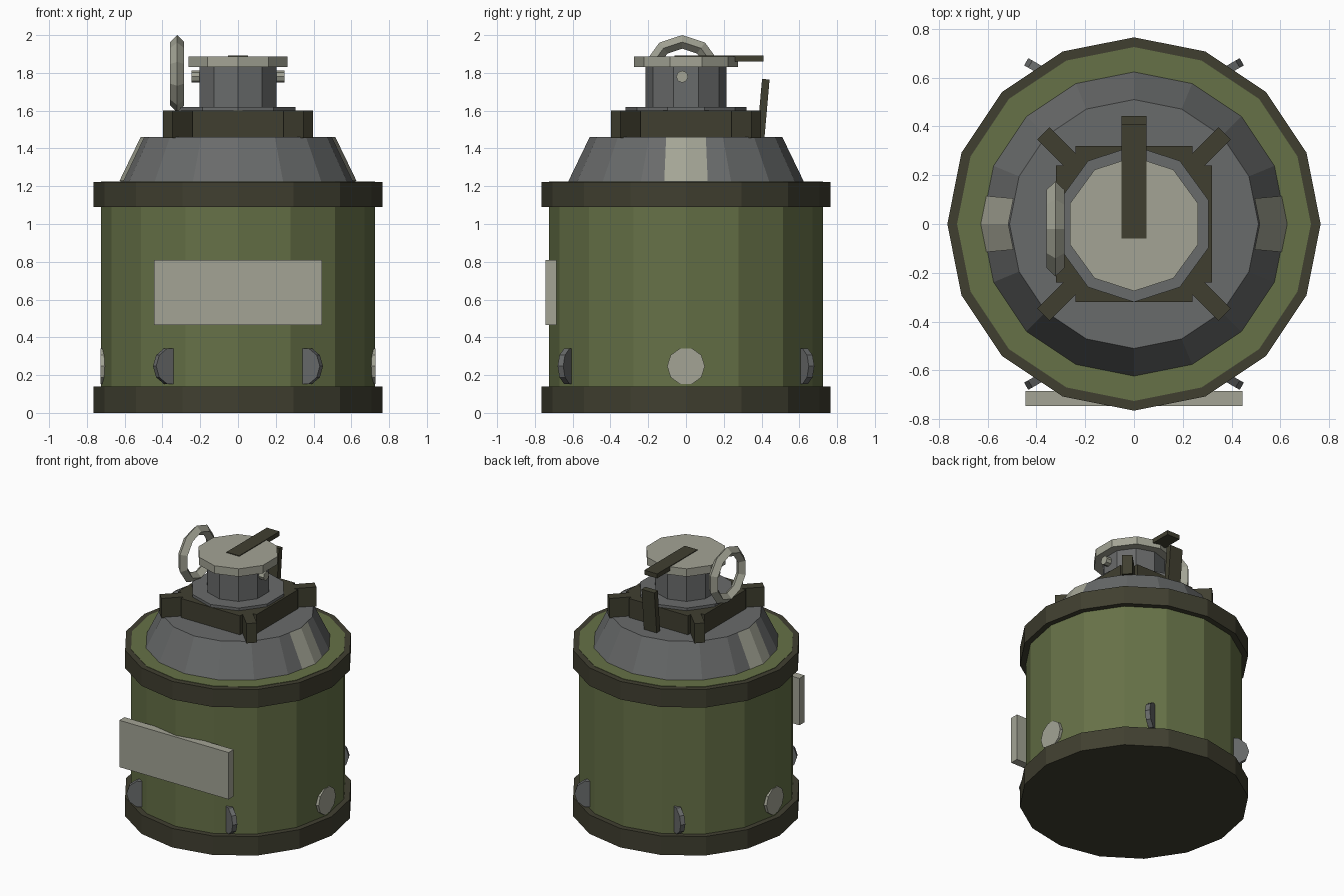
import bpy, bmesh, math
from mathutils import Matrix, Vector

if "Cube" in bpy.data.objects:
    bpy.data.objects.remove(bpy.data.objects["Cube"])


def srgb(h):
    vals = [int(h[i:i + 2], 16) / 255 for i in (0, 2, 4)]
    return [v / 12.92 if v <= 0.04045 else ((v + 0.055) / 1.055) ** 2.4 for v in vals] + [1]


def material(name, hexcol):
    m = bpy.data.materials.new(name)
    m.diffuse_color = srgb(hexcol)
    m.use_nodes = True
    m.node_tree.nodes["Principled BSDF"].inputs["Base Color"].default_value = m.diffuse_color
    return m


GREEN = material("olive_green", "667147")
DARK = material("dark_olive", "403F30")
GRAY = material("steel_gray", "696B6B")
LIGHT = material("pale_metal", "A3A495")


def finish(name, bm, mat, matrix=Matrix()):
    bmesh.ops.recalc_face_normals(bm, faces=bm.faces)
    me = bpy.data.meshes.new(name)
    bm.to_mesh(me)
    bm.free()
    me.materials.append(mat)
    ob = bpy.data.objects.new(name, me)
    ob.matrix_world = matrix
    bpy.context.collection.objects.link(ob)
    return ob


def drum(name, n, r1, r2, z0, z1, mat, matrix=Matrix()):
    """Flat-sided cylinder or cone with its first corner on +y."""
    bm = bmesh.new()
    loops = []
    for r, z in ((r1, z0), (r2, z1)):
        loops.append([bm.verts.new((r * math.sin(2 * math.pi * i / n),
                                    r * math.cos(2 * math.pi * i / n), z)) for i in range(n)])
    bm.faces.new(loops[0])
    bm.faces.new(loops[1])
    for i in range(n):
        j = (i + 1) % n
        bm.faces.new((loops[0][i], loops[0][j], loops[1][j], loops[1][i]))
    return finish(name, bm, mat, matrix)


def box(name, lo, hi, mat, matrix=Matrix()):
    lo, hi = Vector(lo), Vector(hi)
    bm = bmesh.new()
    bmesh.ops.create_cube(bm, size=1)
    for v in bm.verts:
        v.co = (lo + hi) / 2 + Vector(a * b for a, b in zip(v.co, hi - lo))
    return finish(name, bm, mat, matrix)


def rot(deg, axis):
    return Matrix.Rotation(math.radians(deg), 4, axis)


# Canister body with its two rims
drum("canister_body", 16, 0.725, 0.725, 0.003, 1.226, GREEN)
drum("bottom_rim", 16, 0.765, 0.765, 0, 0.14, DARK)
drum("top_rim", 16, 0.765, 0.765, 1.09, 1.223, DARK)

# Sloped shoulder, and a pale patch folded over the corner on each side
drum("shoulder", 16, 0.623, 0.51, 1.2262, 1.46, GRAY)
for side, sx in (("left", -1), ("right", 1)):
    bm = bmesh.new()
    rows = []
    for r, half, z in ((0.628, 0.115, 1.227), (0.515, 0.105, 1.461)):
        slope = math.tan(math.radians(11.25))
        rows.append([bm.verts.new((sx * (r - abs(y) * slope), y, z)) for y in (-half, 0, half)])
    for i in range(2):
        bm.faces.new((rows[0][i], rows[0][i + 1], rows[1][i + 1], rows[1][i]))
    finish("shoulder_patch_" + side, bm, LIGHT)

# Square collar frame: four rails and four diagonal lugs
for i in range(4):
    box(f"collar_rail_{i}", (-0.24, 0.24, 1.455), (0.24, 0.32, 1.60), DARK, rot(90 * i, 'Z'))
    box(f"collar_lug_{i}", (0.29, -0.035, 1.455), (0.525, 0.035, 1.60), DARK, rot(45 + 90 * i, 'Z'))

# Neck, flange and cap
drum("neck_flange", 10, 0.32, 0.32, 1.59, 1.62, GRAY)
drum("neck", 10, 0.215, 0.215, 1.46, 1.84, GRAY)
drum("cap", 10, 0.275, 0.275, 1.83, 1.888, LIGHT)
drum("cross_pin", 8, 0.032, 0.032, -0.245, 0.245, LIGHT,
     Matrix.Translation((0, -0.02, 1.78)) @ rot(90, 'Y'))

# Safety lever: flat top arm and tilted drop arm at the back
box("lever_top", (-0.052, -0.06, 1.86), (0.052, 0.41, 1.893), DARK)
box("lever_drop", (-0.052, -0.02, -0.155), (0.052, 0.02, 0.155), DARK,
    Matrix.Translation((0, 0.409, 1.612)) @ rot(-5, 'X'))

# Pull ring: ten segments with a diamond section
bm = bmesh.new()
loops = []
for i in range(10):
    a = 2 * math.pi * i / 10
    loops.append([bm.verts.new((dx, r * math.sin(a), r * math.cos(a)))
                  for dx, r in ((0, 0.205), (0.037, 0.168), (0, 0.133), (-0.037, 0.168))])
for i in range(10):
    p, q = loops[i], loops[(i + 1) % 10]
    for k in range(4):
        m = (k + 1) % 4
        bm.faces.new((p[k], q[k], q[m], p[m]))
finish("pull_ring", bm, LIGHT, Matrix.Translation((-0.322, -0.02, 1.795)))

# Front label plate
box("label_plate", (-0.445, -0.745, 0.465), (0.445, -0.685, 0.81), LIGHT)

# Six vent discs around the base; the diagonal ones stand out as fins
for i in range(6):
    a = math.radians(60 * i)
    place = Matrix.Translation((0.71 * math.cos(a), 0.71 * math.sin(a), 0.247))
    drum(f"vent_disc_{i}", 10, 0.1, 0.1, -0.017, 0.017, LIGHT if i % 3 == 0 else GRAY,
         place @ rot(-60 * i, 'Z') @ rot(90, 'Y'))
